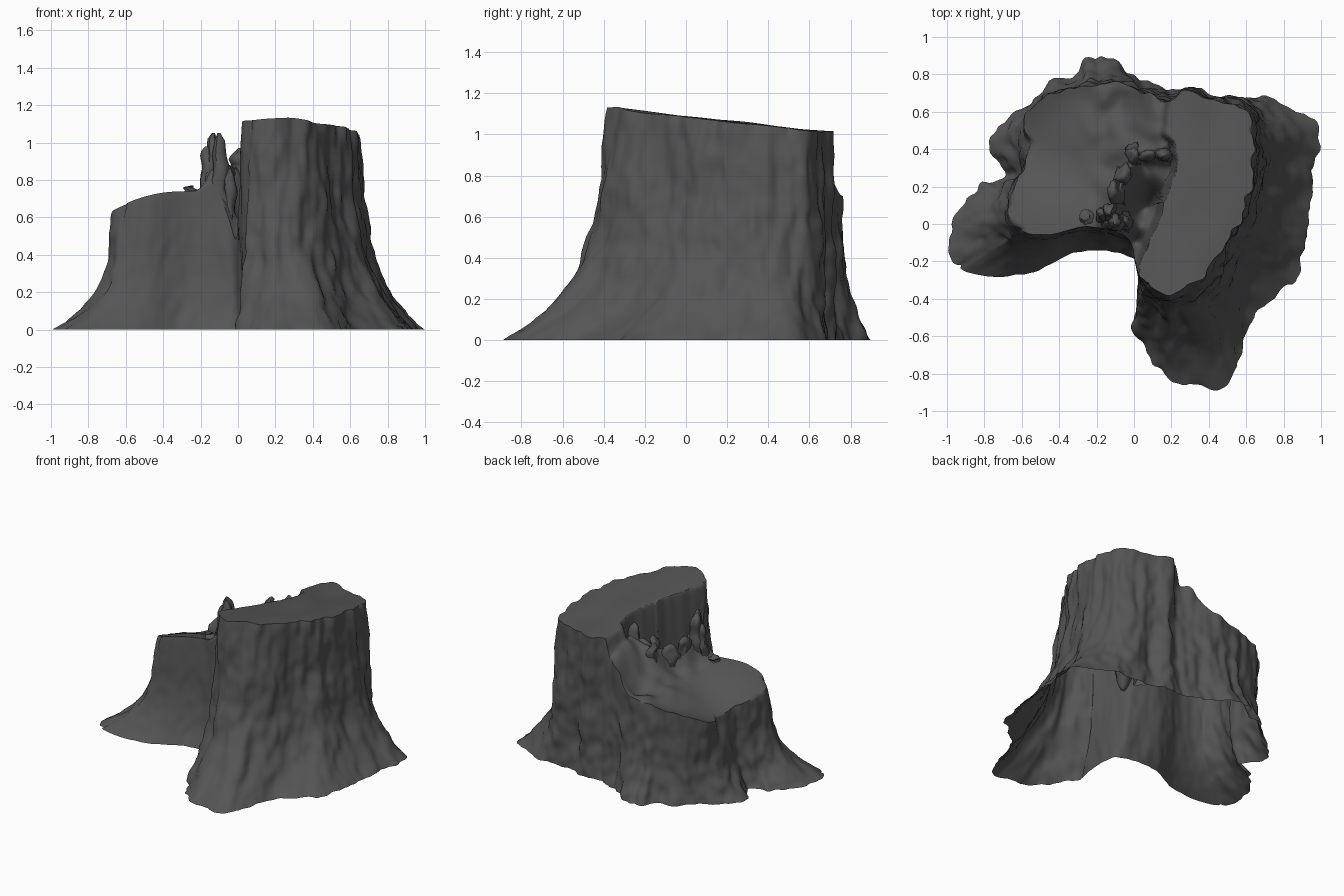
import bpy, bmesh, math
from mathutils import Vector, noise

if "Cube" in bpy.data.objects:
    bpy.data.objects.remove(bpy.data.objects["Cube"])

# Outline control points: base x, y then top rim x, y (counter-clockwise)
PAIRS = [
    (.95, .1, .63, .2), (.98, .35, .63, .38), (.95, .55, .64, .5), (.78, .66, .62, .6),
    (.62, .70, .5, .65), (.45, .68, .4, .67), (.3, .73, .3, .70), (.18, .71, .2, .67),
    (.05, .8, .06, .70), (-.1, .87, -.08, .74), (-.22, .9, -.2, .75), (-.33, .78, -.32, .73),
    (-.55, .68, -.47, .68), (-.66, .56, -.57, .57), (-.78, .42, -.57, .42), (-.7, .27, -.58, .28),
    (-.84, .22, -.63, .2), (-.95, .05, -.66, .1), (-.98, -.14, -.65, .02), (-.94, -.24, -.6, -.04),
    (-.78, -.28, -.52, -.06), (-.55, -.26, -.4, -.05), (-.35, -.17, -.28, -.02), (-.18, -.14, -.14, -.03),
    (-.04, -.17, -.03, -.08), (.01, -.21, .01, -.2), (.02, -.36, .03, -.28), (0, -.56, .07, -.32),
    (.06, -.68, .13, -.37), (.16, -.8, .2, -.38), (.3, -.88, .28, -.35), (.5, -.86, .36, -.29),
    (.58, -.65, .44, -.19), (.68, -.45, .5, -.07), (.85, -.3, .55, .02), (.92, -.1, .6, .1)]
# Cliff line between the shelves (y, x) and the torn ridge beside it (x, y)
STEP = [(-.5, -.15), (-.26, 0), (-.2, .025), (0, .1), (.2, .18), (.35, .21), (.5, .17), (.7, .15), (1, .15)]
RIDGE = [(-.13, .02), (-.09, .18), (-.02, .3), (0, .38), (.15, .38)]
SUB, RINGS, CAP = 10, 40, 32
CENTRE = Vector((.16, .12, 0))
bark = bpy.data.materials.new("dark_bark")
bark.diffuse_color = (.09, .09, .09, 1)
bark.use_nodes = True
bark.node_tree.nodes["Principled BSDF"].inputs["Base Color"].default_value = bark.diffuse_color


def smooth(a, b, v):
    t = min(1, max(0, (v - a) / (b - a)))
    return t * t * (3 - 2 * t)


def bump(x, y, cx, cy, r):
    return math.exp(-((x - cx) ** 2 + (y - cy) ** 2) / r ** 2)


def step_x(y):
    for (y0, x0), (y1, x1) in zip(STEP, STEP[1:]):
        if y <= y1:
            return x0 + (x1 - x0) * (y - y0) / (y1 - y0)
    return STEP[-1][1]


def ridge_dist(x, y):
    p, best = Vector((x, y)), 9
    for a, b in zip(RIDGE, RIDGE[1:]):
        a, b = Vector(a), Vector(b)
        t = min(1, max(0, (p - a).dot(b - a) / (b - a).length_squared))
        best = min(best, (p - a.lerp(b, t)).length)
    return best


def top_height(x, y):
    # low left shelf sagging to the back left, torn ridge and pit; high right shelf tilted to the back
    low = .75 - .7 * (x + .3) ** 2 if x < -.3 else .75
    low -= .14 * bump(x, y, -.56, .45, .32) + .04 * bump(x, y, -.3, .3, .2)
    low -= .06 * smooth(.4, .7, y) * smooth(-.6, -.3, x)
    low -= .28 * bump(x, y, 0, -.1, .085) + .26 * bump(x, y, .07, .08, .1)
    low += .2 * smooth(-.08, .15, x) * smooth(.3, .5, y)
    low += .12 * math.exp(-(ridge_dist(x, y) / .05) ** 2)
    low += .04 * noise.noise(Vector((x * 9, y * 9, 2))) * smooth(-.35, -.1, x)
    high = 1.088 - .115 * y - .03 * smooth(.3, .65, x) * smooth(.2, -.3, y)
    high += .015 * noise.noise(Vector((x * 5, y * 3, 7)))
    wob = .03 * noise.noise(Vector((x * 3, y * 14, 1)))
    s = smooth(-.02, .02, x - step_x(y) + wob)
    return low + (high - low) * s


def spline(i, u):
    a, b, c, d = (Vector(PAIRS[(i + k) % len(PAIRS)]) for k in (-1, 0, 1, 2))
    m, n = (c - a) * .4, (d - b) * .4
    return (b * (2 * u**3 - 3 * u * u + 1) + m * (u**3 - 2 * u * u + u)
            + c * (3 * u * u - 2 * u**3) + n * (u**3 - u * u))


cols = [spline(i, k / SUB) for i in range(len(PAIRS)) for k in range(SUB)]
N = len(cols)


def wall_point(j, t):
    # nearly straight trunk, flaring into roots near the ground, with bark ridges and lumps
    c, p, n = cols[j], cols[j - 3], cols[(j + 3) % N]
    base, rim = Vector((c[0], c[1], 0)), Vector((c[2], c[3], 0))
    f = .2 * (1 - t) ** .7 + .8 * (1 - t) ** 4.3
    tan = Vector((n[2] - p[2], n[3] - p[3], 0)).lerp(Vector((n[0] - p[0], n[1] - p[1], 0)), f)
    out = Vector((tan.y, -tan.x, 0)).normalized()
    pos = rim.lerp(base, f)
    pos.z = t * top_height(c[2], c[3])
    q = Vector((rim.x * 9, rim.y * 9, pos.z * 2.2))
    ridge = noise.noise(q) + .5 * noise.noise(q * 2.1 + Vector((5, 5, 5)))
    lump = noise.noise(Vector((pos.x * 8, pos.y * 8, pos.z * 5)))
    jag = noise.noise(Vector((pos.x * 18, pos.y * 18, pos.z * 12)))
    calm = .35 if 19 * SUB < j < 27 * SUB else 1
    return pos + out * calm * (.028 * ridge + (.024 * lump + .018 * jag) * (.35 + .65 * (1 - t)))


def finish(name, bm, angle):
    bmesh.ops.recalc_face_normals(bm, faces=bm.faces)
    me = bpy.data.meshes.new(name)
    bm.to_mesh(me)
    bm.free()
    me.materials.append(bark)
    ob = bpy.data.objects.new(name, me)
    bpy.context.collection.objects.link(ob)
    bpy.ops.object.select_all(action='DESELECT')
    ob.select_set(True)
    bpy.context.view_layer.objects.active = ob
    bpy.ops.object.shade_smooth_by_angle(angle=math.radians(angle))


def skin(bm, rings):
    for a, b in zip(rings, rings[1:]):
        m = len(a)
        for j in range(m):
            bm.faces.new((a[j], a[(j + 1) % m], b[(j + 1) % m], b[j]))


# Stump: open-bottomed trunk wall plus broken top
bm = bmesh.new()
rings = [[bm.verts.new(wall_point(j, r / RINGS)) for j in range(N)] for r in range(RINGS + 1)]
rim = [v.co.copy() for v in rings[-1]]
for r in range(1, CAP):
    ring = []
    for p in rim:
        flat = Vector((p.x, p.y, 0)).lerp(CENTRE, r / CAP)
        ring.append(bm.verts.new((flat.x, flat.y, top_height(flat.x, flat.y))))
    rings.append(ring)
skin(bm, rings)
mid = bm.verts.new((CENTRE.x, CENTRE.y, top_height(CENTRE.x, CENTRE.y)))
last = rings[-1]
for j in range(N):
    bm.faces.new((last[j], last[(j + 1) % N], mid))
finish("stump", bm, 60)


# Splinters: torn wood slivers standing between the two shelves
def splinter(name, x, y, z0, z1, rx, ry, turn):
    bm = bmesh.new()
    rings = []
    for k in range(13):
        t = k / 12
        taper = (1 - .4 * t) * (math.sqrt(1 - t ** 8) * .75 + .25)
        ox = x + .025 * noise.noise(Vector((x * 9, y * 9, t * 4)))
        oy = y + .025 * noise.noise(Vector((y * 9, x * 9, t * 4 + 8)))
        ring = []
        for a in range(14):
            w = a * math.tau / 14
            r = taper * (1 + .45 * noise.noise(Vector((math.cos(w) * 2 + x * 20, math.sin(w) * 2, t * 2))))
            px, py = rx * r * math.cos(w), ry * r * math.sin(w)
            ring.append(bm.verts.new((ox + px * math.cos(turn) - py * math.sin(turn),
                                      oy + px * math.sin(turn) + py * math.cos(turn),
                                      z0 + (z1 - z0) * t)))
        rings.append(ring)
    skin(bm, rings)
    bm.faces.new(rings[-1])
    finish(name, bm, 60)


for i, s in enumerate([
        (-.10, .01, .55, 1.05, .055, .055, .2), (-.165, .05, .68, .98, .04, .05, .5),
        (-.13, .06, .68, 1.05, .05, .06, -.3), (-.10, .17, .7, .92, .05, .08, .1),
        (-.055, .26, .7, .88, .05, .08, -.4), (.00, .37, .72, .97, .045, .07, .3),
        (.08, .37, .75, .93, .07, .04, .1), (.16, .38, .75, 1.02, .06, .045, -.2),
        (-.05, .02, .5, .88, .045, .06, .1), (-.25, .04, .7, .77, .05, .04, .4)]):
    splinter(f"splinter_{i + 1}", *s)
